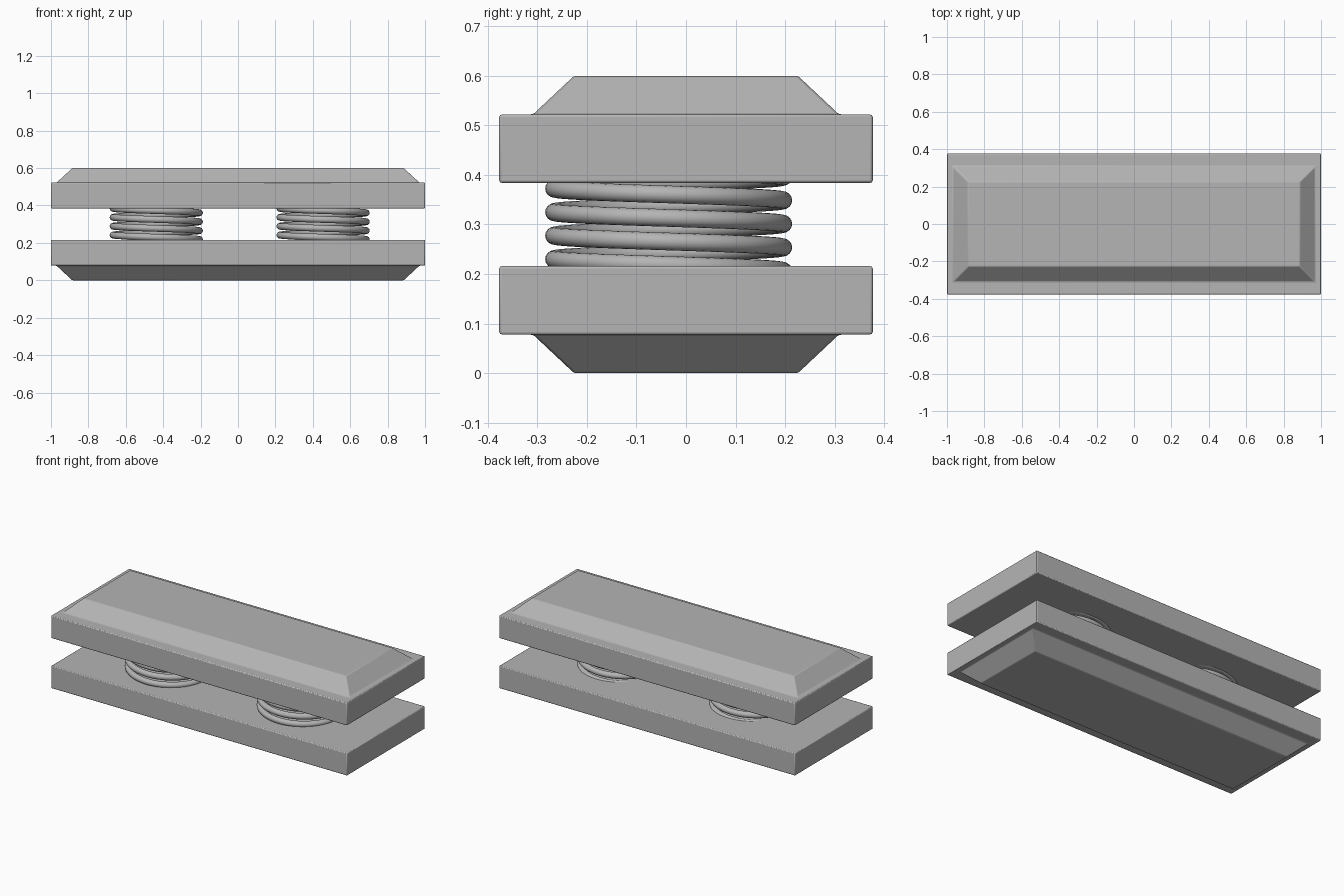
import bpy, bmesh, math

if "Cube" in bpy.data.objects:
    bpy.data.objects.remove(bpy.data.objects["Cube"])

# Mid grey shared by all parts
grey = bpy.data.materials.new("mid_grey")
grey.diffuse_color = (0.46, 0.46, 0.46, 1.0)
grey.use_nodes = True
grey.node_tree.nodes["Principled BSDF"].inputs["Base Color"].default_value = grey.diffuse_color


def finish(name, bm):
    mesh = bpy.data.meshes.new(name)
    bmesh.ops.recalc_face_normals(bm, faces=bm.faces)
    bm.to_mesh(mesh)
    bm.free()
    mesh.materials.append(grey)
    obj = bpy.data.objects.new(name, mesh)
    bpy.context.collection.objects.link(obj)
    bpy.ops.object.select_all(action='DESELECT')
    obj.select_set(True)
    bpy.context.view_layer.objects.active = obj
    return obj


# Plate with a chamfered raised panel; mirrored about mid height for the lower one
def plate(name, side):
    rings = [(1.0, 0.377, 0.084), (1.0, 0.377, 0.222),
             (0.97, 0.309, 0.222), (0.886, 0.226, 0.3)]
    bm = bmesh.new()
    loops = [[bm.verts.new((sx * x, sy * y, 0.3 + side * z))
              for sx, sy in ((-1, -1), (1, -1), (1, 1), (-1, 1))]
             for x, y, z in rings]
    for a, b in zip(loops, loops[1:]):
        for i in range(4):
            j = (i + 1) % 4
            bm.faces.new((a[i], a[j], b[j], b[i]))
    bm.faces.new(loops[0][::-1])
    bm.faces.new(loops[-1])
    obj = finish(name, bm)
    bev = obj.modifiers.new("soft_edges", 'BEVEL')
    bev.width = 0.005
    bev.segments = 2
    bev.limit_method = 'ANGLE'
    bpy.ops.object.shade_smooth_by_angle(angle=math.radians(30))


# Left-handed coil of round wire, ends sunk into the plates
def spring(name, cx, cy=-0.035):
    radius, wire, pitch, sides, steps = 0.2315, 0.0178, 0.0475, 16, 64
    z_start, z_end = 0.201, 0.402
    bm = bmesh.new()
    loops = []
    count = round((z_end - z_start) / pitch * steps)
    for k in range(count + 1):
        z = z_start + (z_end - z_start) * k / count
        ang = -math.pi / 2 - (z - 0.325) / pitch * math.tau
        c, s = math.cos(ang), math.sin(ang)
        loop = []
        for i in range(sides):
            t = math.tau * i / sides
            r = radius + wire * math.cos(t)
            loop.append(bm.verts.new((cx + r * c, cy + r * s, z + wire * math.sin(t))))
        loops.append(loop)
    for a, b in zip(loops, loops[1:]):
        for i in range(sides):
            j = (i + 1) % sides
            bm.faces.new((a[i], a[j], b[j], b[i]))
    bm.faces.new(loops[0])
    bm.faces.new(loops[-1][::-1])
    finish(name, bm)
    bpy.ops.object.shade_smooth_by_angle(angle=math.radians(40))


plate("upper_plate", 1)
plate("lower_plate", -1)
spring("left_spring", -0.437)
spring("right_spring", 0.455)
